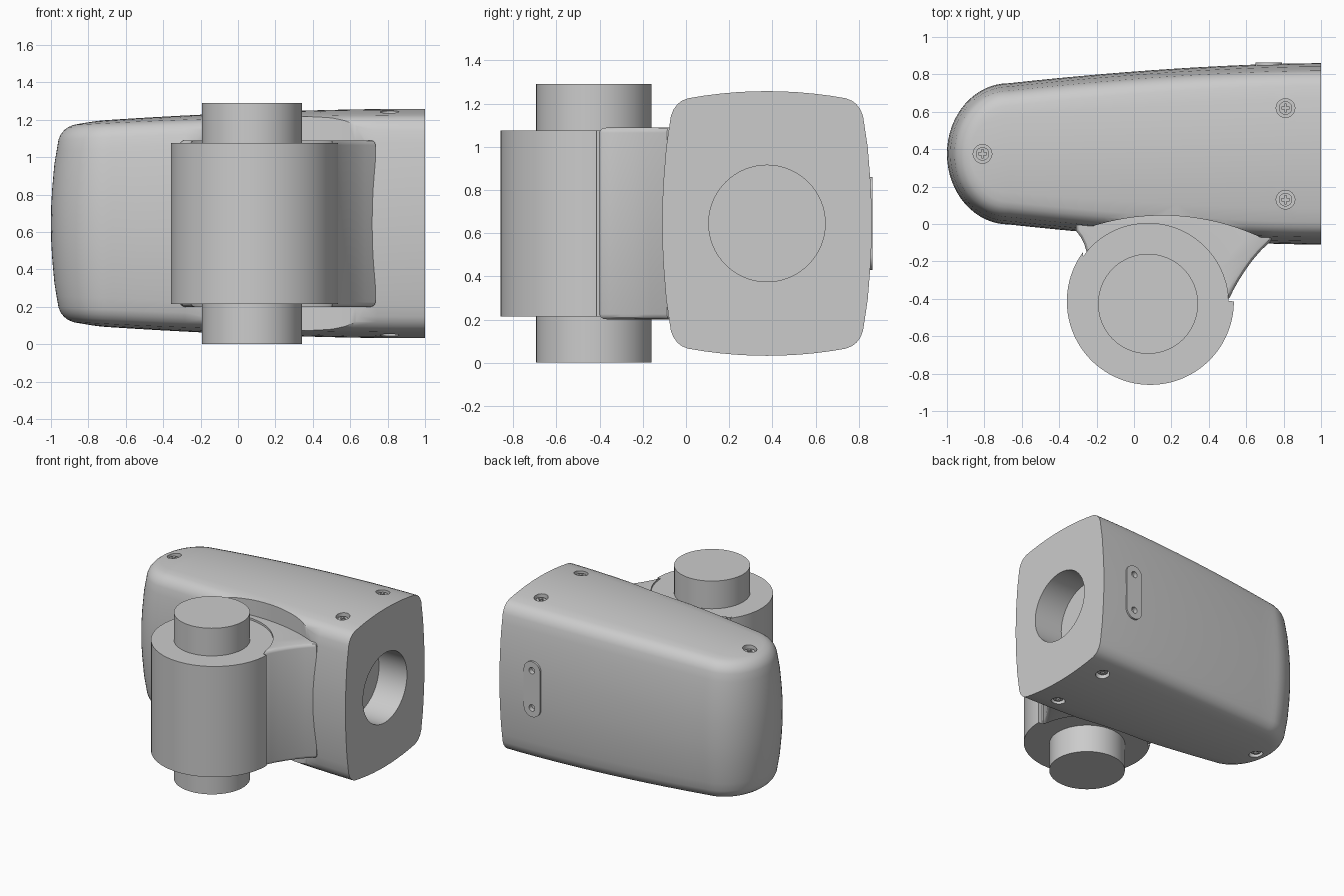
import bpy, bmesh
from math import sin, cos, pi, radians

if "Cube" in bpy.data.objects:
    bpy.data.objects.remove(bpy.data.objects["Cube"])

CY, CZ = 0.375, 0.645            # centre line of the housing
AX, AY = 0.075, -0.427           # pivot axis


def finish(name, bm):
    bmesh.ops.recalc_face_normals(bm, faces=bm.faces)
    me = bpy.data.meshes.new(name)
    bm.to_mesh(me)
    bm.free()
    ob = bpy.data.objects.new(name, me)
    bpy.context.collection.objects.link(ob)
    return ob


def prism(name, pts, z0, z1):
    bm = bmesh.new()
    f = bm.faces.new([bm.verts.new((x, y, z0)) for x, y in pts])
    r = bmesh.ops.extrude_face_region(bm, geom=[f])
    for v in r["geom"]:
        if isinstance(v, bmesh.types.BMVert):
            v.co.z = z1
    return finish(name, bm)


def arc(cx, cy, r, a0, a1, n):
    return [(cx + r * cos(radians(a0 + (a1 - a0) * i / n)),
             cy + r * sin(radians(a0 + (a1 - a0) * i / n))) for i in range(n + 1)]


def disc(name, x, y, r, z0, z1, n=64):
    return prism(name, arc(x, y, r, 0, 360, n)[:-1], z0, z1)


def activate(ob):
    bpy.ops.object.select_all(action='DESELECT')
    ob.select_set(True)
    bpy.context.view_layer.objects.active = ob


def apply_mod(ob, mod):
    activate(ob)
    bpy.ops.object.modifier_apply(modifier=mod.name)


def cut(ob, cutters, keep=False):
    for c in cutters:
        c.hide_render = True
        m = ob.modifiers.new("cut", 'BOOLEAN')
        m.operation, m.solver, m.object = 'DIFFERENCE', 'EXACT', c
        apply_mod(ob, m)
        if not keep:
            bpy.data.objects.remove(c)


def smooth(ob):
    activate(ob)
    bpy.ops.object.shade_smooth_by_angle(angle=radians(30))


def both(make, z0, z1):
    """Make a cutter at the top and its mirror at the bottom."""
    return [make(z0, z1), make(2 * CZ - z1, 2 * CZ - z0)]


# Housing: U-shaped plan, bulging sides, rounded rims and a crowned top
def half_plan(d):
    pts = []
    for i in range(13):                              # straight flank
        x = 1 - 1.67 * i / 13
        t = (x + 0.67) / 1.67
        pts.append((x, 0.3775 + 0.1075 * (1 - (1 - t) ** 1.7) - d))
    for i in range(17):                              # rounded nose
        a = pi / 2 * i / 16
        pts.append((-0.67 - (0.33 - d) * sin(a), (0.3775 - d) * cos(a)))
    return pts


# layers: inset, relative height, width factor
side = [(0.001, 0.1, 1), (0.006, 0.2, 1), (0.018, 0.35, 1), (0.03, 0.43, 1), (0.04, 0.495, 1),
        (0.052, 0.525, 1), (0.07, 0.549, 1), (0.09, 0.565, 1), (0.12, 0.577, 1)]
top = side + [(0.12, 0.577, k) for k in (0.8, 0.6, 0.4, 0.2, 0)]
layers = [(d, -z, k) for d, z, k in reversed(top)] + [(0, 0, 1)] + top

bm = bmesh.new()
rows = []
for d, zr, k in layers:
    half = half_plan(d)
    ring = [(x, w) for x, w in half] + [(x, -w) for x, w in reversed(half[:-1])]
    row = []
    for x, w in ring:
        h = (0.58 - 0.015 * (1 - x) ** 2) / 0.577
        crown = 0.033 * (1 - k * k) * min(1, abs(w) / 0.36) ** 2
        z = CZ + zr * h + (crown if zr > 0 else -crown)
        row.append(bm.verts.new((x, CY + w * k, z)))
    rows.append(row)
for a, b in zip(rows, rows[1:]):
    for i in range(len(a) - 1):
        bm.faces.new((a[i], a[i + 1], b[i + 1], b[i]))
bmesh.ops.remove_doubles(bm, verts=bm.verts, dist=1e-4)
bmesh.ops.holes_fill(bm, edges=[e for e in bm.edges if e.is_boundary], sides=0)
housing = finish("housing", bm)

# Round socket in the flat end
socket = disc("socket_cutter", 0, 0, 0.27, -0.24, 0.2)
socket.rotation_euler = (0, pi / 2, 0)
socket.location = (1, CY, CZ)
cut(housing, [socket])

# Curved clearance above and below the arm
cut(housing, both(lambda a, b: disc("clearance", 0.15, -1.205, 1.25, a, b, 160), 1.088, 1.5))

# Screw recesses, top and bottom
screws = [(-0.81, CY, 1.185), (0.81, CY + 0.245, 1.245), (0.81, CY - 0.245, 1.245)]
for x, y, z in screws:
    cut(housing, both(lambda a, b: disc("recess", x, y, 0.05, a, b, 32), z - 0.045, z + 0.1))

# Arm joining the housing to the hub
arm_pts = [(0.505, -0.41), (0.53, -0.355), (0.56, -0.302), (0.595, -0.247), (0.635, -0.192),
           (0.68, -0.14), (0.735, -0.088), (0.735, 0.1), (-0.31, 0.1), (-0.31, -0.035),
           (-0.285, -0.07), (-0.265, -0.11), (-0.25, -0.16), (-0.2, -0.3), (0.3, -0.41)]
arm = prism("arm", arm_pts, 0.2, 1.09)
bev = arm.modifiers.new("bevel", 'BEVEL')
bev.width, bev.segments, bev.limit_method, bev.angle_limit = 0.025, 3, 'ANGLE', radians(60)
apply_mod(arm, bev)

# Hub seat cut into both the arm and the housing
seats = both(lambda a, b: disc("seat", AX, AY, 0.43, a, b, 96), 1.073, 1.3)
cut(housing, seats, keep=True)
cut(arm, seats)

# Hub with a thicker outer sleeve, and the shaft through it
hub = prism("hub", arc(0.0875, -0.4135, 0.4465, 144, 360, 60) + arc(AX, AY, 0.43, 2, 144, 40),
            0.215, 1.075)
shaft = disc("shaft", AX, AY, 0.2675, 0, 1.29)

# Oval cover on the back with two small holes
oval = arc(0, 0.145, 0.07, 0, 180, 20) + arc(0, -0.145, 0.07, 180, 360, 20)
cover = prism("back_cover", oval, -0.06, 0.006)
cut(cover, [disc("pin_hole", 0, s * 0.145, 0.025, -0.03, 0.1, 20) for s in (1, -1)])
hole_cut = [disc("pin_hole", 0, s * 0.145, 0.025, -0.03, 0.1, 20) for s in (1, -1)]
for ob in [cover] + hole_cut:
    ob.rotation_euler = (-pi / 2, 0, 0)
    ob.location = (0.72, 0.857, CZ)
cut(housing, hole_cut)

# Cross-head screws sunk in the recesses
head = disc("screw", 0, 0, 0.036, -0.01, 0.025, 24)
for w, h in ((0.022, 0.006), (0.006, 0.022)):
    cut(head, [prism("slot", [(-w, -h), (w, -h), (w, h), (-w, h)], 0.01, 0.05)])
for ob in (housing, arm, hub, shaft, cover, head):
    smooth(ob)
for i, (x, y, z) in enumerate(screws):
    for s in (1, -1):
        ob = head if (i == 0 and s == 1) else head.copy()
        if ob is not head:
            bpy.context.collection.objects.link(ob)
        ob.location = (x, y, CZ + s * (z - 0.045 - CZ))
        ob.rotation_euler = (0 if s == 1 else pi, 0, 0)
